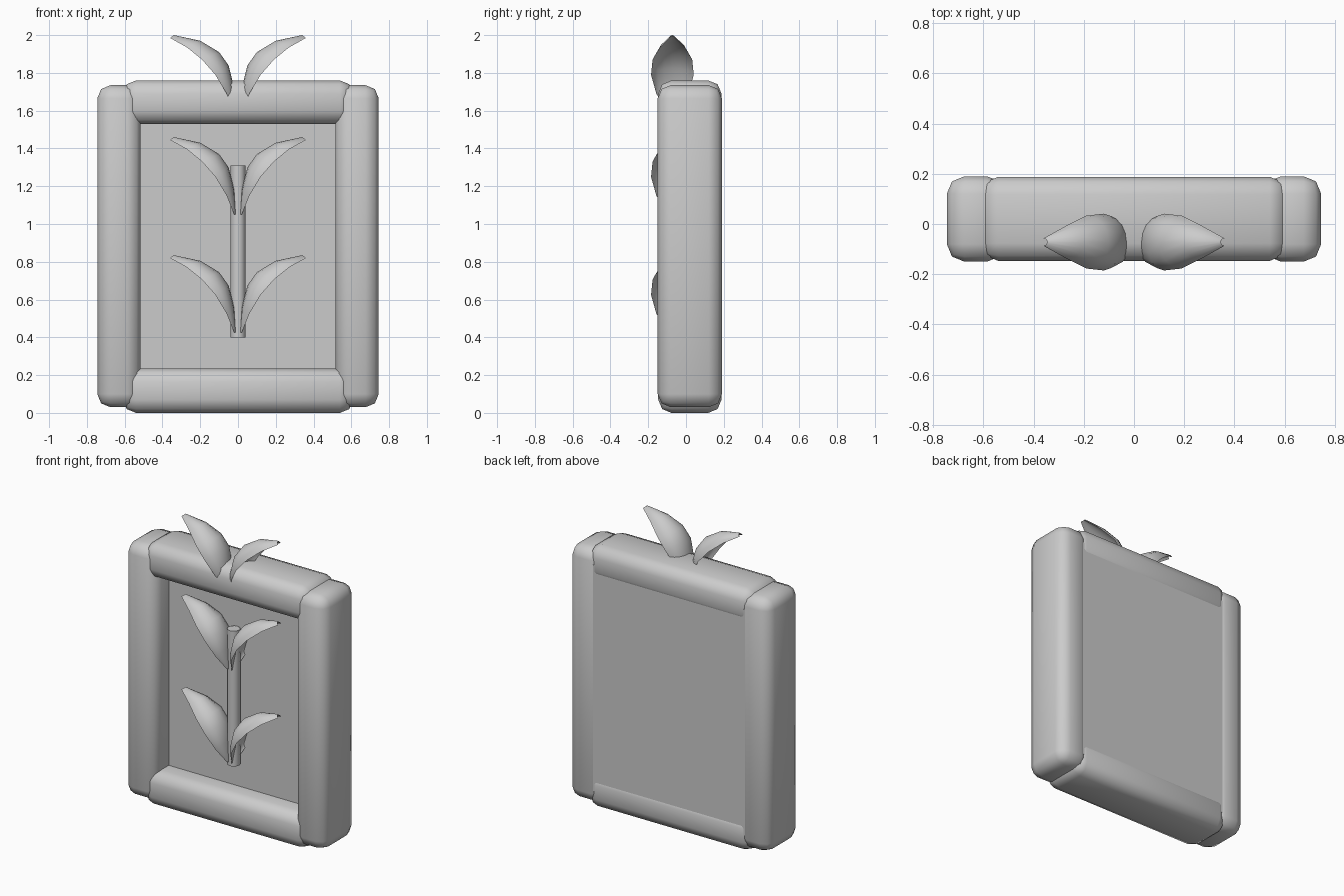
import bpy, bmesh, math
from mathutils import Vector

cube = bpy.data.objects.get("Cube")
if cube:
    bpy.data.objects.remove(cube, do_unlink=True)

# One plain grey for everything
GREY = (0.6, 0.6, 0.6, 1)
mat = bpy.data.materials.new("plain_grey")
mat.use_nodes = True
mat.diffuse_color = GREY
mat.node_tree.nodes["Principled BSDF"].inputs["Base Color"].default_value = GREY


def finish(name, bm, angle=60):
    bmesh.ops.recalc_face_normals(bm, faces=bm.faces)
    mesh = bpy.data.meshes.new(name)
    bm.to_mesh(mesh)
    bm.free()
    mesh.materials.append(mat)
    mesh.shade_smooth()
    mesh.set_sharp_from_angle(angle=math.radians(angle))
    obj = bpy.data.objects.new(name, mesh)
    bpy.context.collection.objects.link(obj)
    return obj


def box(name, low, high, bevel=0):
    low, high = Vector(low), Vector(high)
    bm = bmesh.new()
    bmesh.ops.create_cube(bm, size=1)
    for v in bm.verts:
        v.co = (low + high) / 2 + v.co * (high - low)
    if bevel:
        bmesh.ops.bevel(bm, geom=bm.edges[:], offset=bevel, segments=2,
                        profile=0.5, affect='EDGES')
    return finish(name, bm)


# Rows of a leaf: mid x, mid z, edge x, edge z, half width
LEAF = [(0.012, 0.00, 0.02, 0.00, 0.02),
        (0.02, 0.13, 0.06, 0.10, 0.085),
        (0.05, 0.25, 0.12, 0.20, 0.113),
        (0.10, 0.32, 0.19, 0.28, 0.105),
        (0.20, 0.38, 0.27, 0.345, 0.065),
        (0.34, 0.41, 0.36, 0.395, 0.015)]


def leaf(name, side, base_z):
    """Thin cupped blade: an arched top skin and a shallower underside."""
    bm = bmesh.new()
    n = 8
    rings = []
    for mx, mz, ex, ez, w in LEAF:
        ring = []
        for i in range(2 * n):
            a = math.pi * (i if i <= n else 2 * n - i) / n
            arch = math.sin(a) * (1 if i <= n else 0.7)
            x, z = ex + (mx - ex) * arch, ez + (mz - ez) * arch
            ring.append(bm.verts.new((side * x, -0.072 - w * math.cos(a), base_z + z)))
        rings.append(ring)
    for r, s in zip(rings, rings[1:]):
        for i in range(2 * n):
            j = (i + 1) % (2 * n)
            bm.faces.new((r[i], r[j], s[j], s[i]))
    bm.faces.new(rings[0])
    bm.faces.new(rings[-1])
    return finish(name, bm)


# Frame bars and the recessed panel
for label, s in (("left", 1), ("right", -1)):
    xs = sorted((s * 0.515, s * 0.745))
    box(label + "_frame_bar", (xs[0], -0.15, 0.03), (xs[1], 0.19, 1.735), 0.07)
box("bottom_frame_bar", (-0.61, -0.147, 0), (0.61, 0.188, 0.235), 0.07)
box("top_frame_bar", (-0.61, -0.147, 1.53), (0.61, 0.188, 1.76), 0.07)
box("back_panel", (-0.58, 0.0, 0.12), (0.58, 0.182, 1.64))

# Stem
bm = bmesh.new()
bmesh.ops.create_cone(bm, cap_ends=True, segments=12, radius1=0.04, radius2=0.04, depth=0.91)
bmesh.ops.translate(bm, verts=bm.verts, vec=(0, -0.045, 0.855))
finish("stem", bm)

# Three pairs of leaves
for level, z in (("lower", 0.425), ("middle", 1.05), ("top", 1.59)):
    for label, s in (("left", 1), ("right", -1)):
        leaf(f"{level}_{label}_leaf", s, z)
